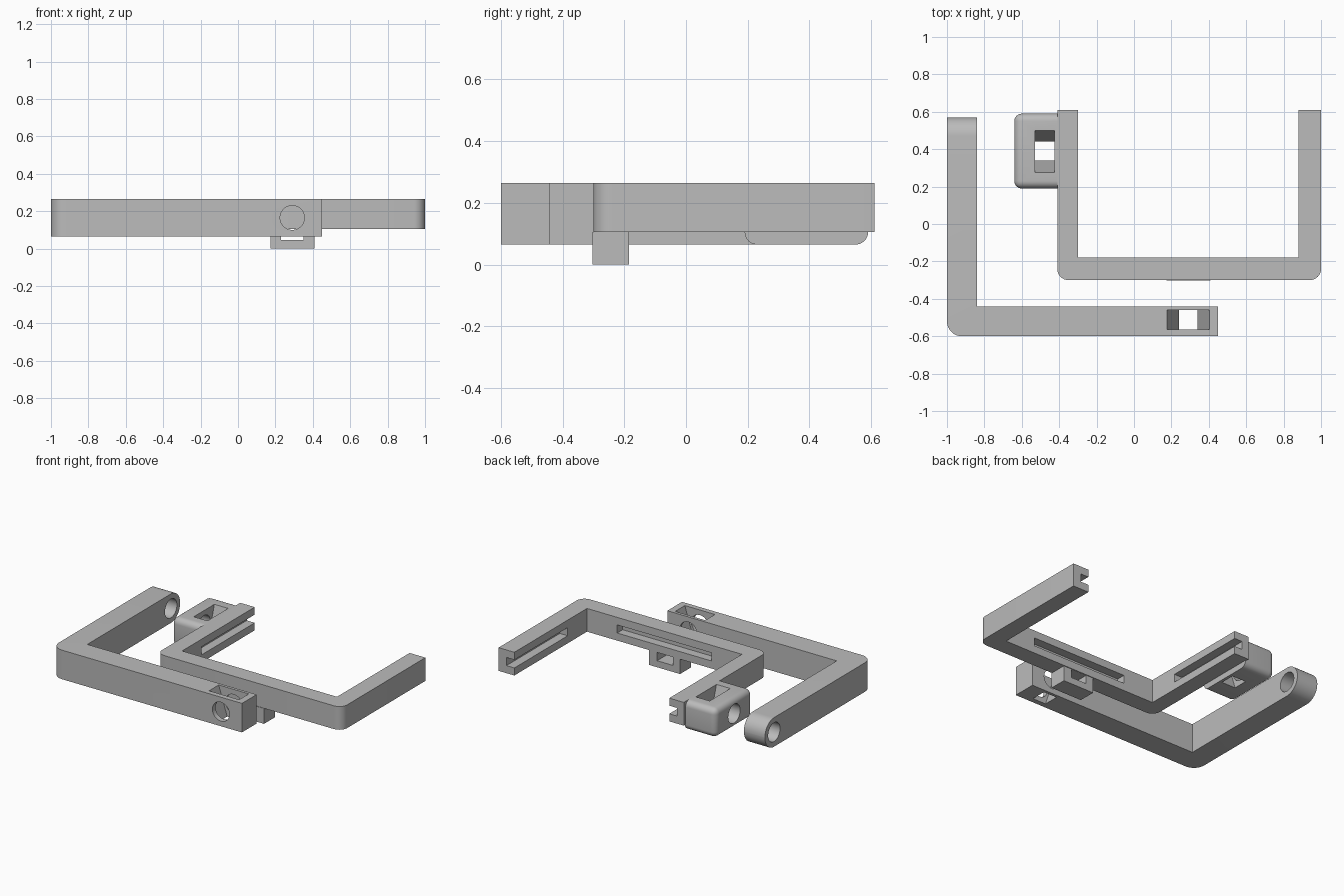
import bpy, bmesh, math
from mathutils import Matrix, Vector

cube = bpy.data.objects.get("Cube")
if cube:
    bpy.data.objects.remove(cube, do_unlink=True)

grey = bpy.data.materials.new("plain grey")
grey.use_nodes = True
COLOUR = (0.5, 0.5, 0.5, 1)
grey.diffuse_color = COLOUR
grey.node_tree.nodes["Principled BSDF"].inputs["Base Color"].default_value = COLOUR


def finish(name, bm):
    bmesh.ops.recalc_face_normals(bm, faces=bm.faces)
    mesh = bpy.data.meshes.new(name)
    bm.to_mesh(mesh)
    bm.free()
    mesh.materials.append(grey)
    ob = bpy.data.objects.new(name, mesh)
    bpy.context.collection.objects.link(ob)
    return ob


def round_edges(bm, test, radius, segments=8):
    edges = [e for e in bm.edges if test(e.verts[0].co, e.verts[1].co)]
    bmesh.ops.bevel(bm, geom=edges, offset=radius, segments=segments,
                    profile=0.5, affect='EDGES', clamp_overlap=True)


def prism(points, z0, z1):
    """Extrude a plan outline from z0 to z1."""
    bm = bmesh.new()
    face = bm.faces.new([bm.verts.new((x, y, z0)) for x, y in points])
    out = bmesh.ops.extrude_face_region(bm, geom=[face])
    verts = [v for v in out["geom"] if isinstance(v, bmesh.types.BMVert)]
    bmesh.ops.translate(bm, verts=verts, vec=(0, 0, z1 - z0))
    return bm


def box(x0, x1, y0, y1, z0, z1):
    return prism([(x0, y0), (x1, y0), (x1, y1), (x0, y1)], z0, z1)


def funnel(low, high, z0, z1):
    """Box whose top outline is wider than its bottom outline."""
    bm = box(*low, z0, z1)
    for v in bm.verts:
        if v.co.z > (z0 + z1) / 2:
            v.co.x = high[0] if v.co.x < sum(low[:2]) / 2 else high[1]
            v.co.y = high[2] if v.co.y < sum(low[2:]) / 2 else high[3]
    return bm


def rod(centre, axis, radius, length):
    bm = bmesh.new()
    turn = Vector((0, 0, 1)).rotation_difference(Vector(axis)).to_matrix().to_4x4()
    bmesh.ops.create_cone(bm, cap_ends=True, segments=40, radius1=radius, radius2=radius,
                          depth=length, matrix=Matrix.Translation(centre) @ turn)
    return bm


def carve(ob, *cutters):
    for bm in cutters:
        tool = finish("cutter", bm)
        tool.hide_render = True
        mod = ob.modifiers.new("cut", 'BOOLEAN')
        mod.operation, mod.solver, mod.object = 'DIFFERENCE', 'EXACT', tool
        bpy.context.view_layer.objects.active = ob
        bpy.ops.object.modifier_apply(modifier=mod.name)
        bpy.data.objects.remove(tool, do_unlink=True)


def upright_at(*corners):
    return lambda a, b: abs(a.z - b.z) > 0.1 and any(
        abs(a.x - x) + abs(a.y - y) < 0.01 for x, y in corners)


TOP, MID = 0.265, 0.165

# Large L-shaped arm with a rounded pivot end
bm = prism([(-1, -0.6), (0.45, -0.6), (0.45, -0.44), (-0.84, -0.44),
            (-0.84, 0.57), (-1, 0.57)], 0.065, TOP)
round_edges(bm, upright_at((-1, -0.6)), 0.08)
round_edges(bm, lambda a, b: min(a.y, b.y) > 0.56 and abs(a.x - b.x) > 0.1, 0.099, 10)
large_arm = finish("large_arm", bm)
carve(large_arm,
      rod((-0.92, 0.47, MID), (1, 0, 0), 0.065, 0.4),
      rod((0.29, -0.52, MID), (0, 1, 0), 0.065, 0.4),
      funnel((0.24, 0.34, -0.565, -0.46), (0.175, 0.405, -0.565, -0.46), 0.064, TOP + 0.001))

# U-shaped frame with grooves along its inner faces
bm = prism([(-0.41, -0.3), (1, -0.3), (1, 0.61), (0.88, 0.61), (0.88, -0.18),
            (-0.3, -0.18), (-0.3, 0.61), (-0.41, 0.61)], 0.105, TOP)
round_edges(bm, upright_at((-0.41, -0.3), (1, -0.3)), 0.06)
u_frame = finish("u_frame", bm)
carve(u_frame,
      box(-0.36, -0.28, 0.03, 0.7, 0.157, 0.213),
      box(0.86, 0.94, 0.03, 0.7, 0.157, 0.213),
      box(-0.07, 0.65, -0.24, -0.16, 0.157, 0.213))

# Rounded hinge block on the outside of the frame
bm = box(-0.64, -0.405, 0.19, 0.59, 0.065, TOP)
round_edges(bm, lambda a, b: min(a.x, b.x) < -0.6 or abs(a.y - b.y) > 9
            or (abs(a.x - b.x) > 0.1), 0.04, 6)
hinge_block = finish("hinge_block", bm)
carve(hinge_block,
      rod((-0.6, 0.39, MID), (1, 0, 0), 0.065, 0.3),
      funnel((-0.53, -0.425, 0.34, 0.44), (-0.53, -0.425, 0.275, 0.5), 0.064, TOP + 0.001))

# Loop under the front bar of the frame
lower_loop = finish("lower_loop", box(0.175, 0.41, -0.303, -0.185, 0, 0.106))
carve(lower_loop, box(0.23, 0.35, -0.4, -0.1, 0.045, 0.104))

for ob in (large_arm, u_frame, hinge_block, lower_loop):
    bpy.ops.object.select_all(action='DESELECT')
    ob.select_set(True)
    bpy.context.view_layer.objects.active = ob
    bpy.ops.object.shade_smooth_by_angle(angle=math.radians(30))
